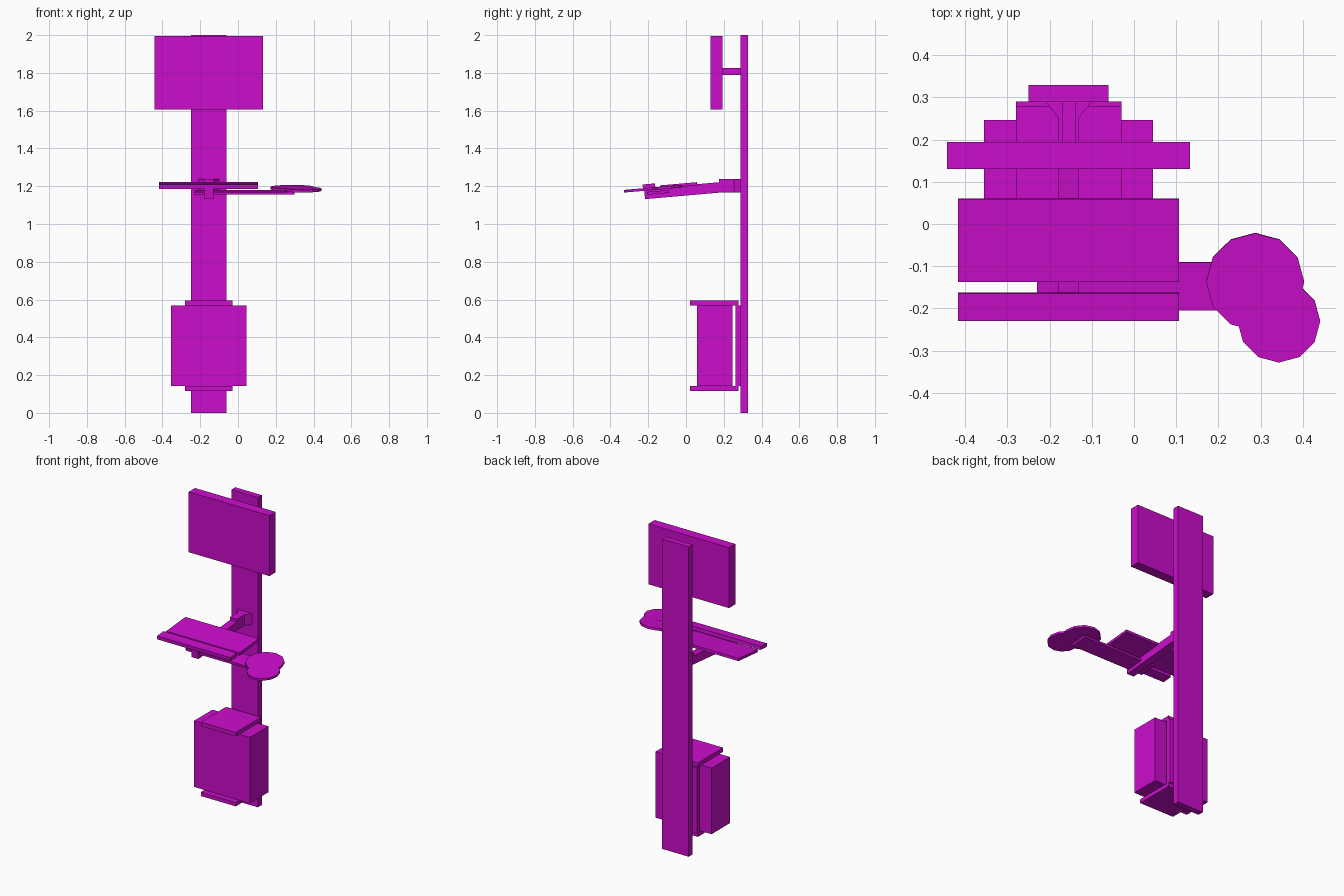
import bpy, bmesh, math
from mathutils import Matrix

cube = bpy.data.objects.get("Cube")
if cube:
    bpy.data.objects.remove(cube, do_unlink=True)

magenta = bpy.data.materials.new("magenta")
magenta.use_nodes = True
colour = (0.6, 0.004, 0.6, 1)
magenta.diffuse_color = colour
magenta.node_tree.nodes["Principled BSDF"].inputs["Base Color"].default_value = colour

TILT = math.radians(5)   # shared slope of the work surface
MID = -0.155             # centre line of the rail


def finish(name, bm, location=(0, 0, 0), tilt=0):
    bmesh.ops.recalc_face_normals(bm, faces=bm.faces)
    mesh = bpy.data.meshes.new(name)
    bm.to_mesh(mesh)
    bm.free()
    mesh.materials.append(magenta)
    ob = bpy.data.objects.new(name, mesh)
    ob.location = location
    ob.rotation_euler.x = tilt
    bpy.context.collection.objects.link(ob)
    return ob


def box(name, x, y, z, tilt=0):
    """Box from (low, high) pairs, tilted about its centre."""
    spans = (x, y, z)
    bm = bmesh.new()
    bmesh.ops.create_cube(bm, size=1)
    bmesh.ops.scale(bm, vec=[b - a for a, b in spans], verts=bm.verts)
    return finish(name, bm, [(a + b) / 2 for a, b in spans], tilt)


def disc(name, x, y, z, radius):
    bm = bmesh.new()
    bmesh.ops.create_cone(bm, cap_ends=True, segments=12, radius1=radius,
                          radius2=radius, depth=0.014)
    return finish(name, bm, (x, y, z), TILT)


def prism(name, outline, low, high):
    """Extrude a plan outline upward."""
    bm = bmesh.new()
    face = bm.faces.new([bm.verts.new((x, y, low)) for x, y in outline])
    top = bmesh.ops.extrude_face_region(bm, geom=[face])["geom"]
    bmesh.ops.translate(bm, vec=(0, 0, high - low),
                        verts=[v for v in top if isinstance(v, bmesh.types.BMVert)])
    return finish(name, bm)


# Wall rail
box("wall_rail", (-0.25, -0.06), (0.289, 0.329), (0, 2))

# Monitor and its short arm
box("monitor", (-0.443, 0.133), (0.13, 0.194), (1.605, 1.995))
box("monitor_arm", (-0.171, -0.139), (0.19, 0.29), (1.788, 1.825))

# Computer case held in a C-shaped bracket
box("computer_case", (-0.355, 0.045), (0.057, 0.246), (0.142, 0.568))
HOLDER = (-0.28, -0.03)
for name, z in (("holder_bottom", (0.117, 0.142)), ("holder_top", (0.568, 0.594))):
    box(name, HOLDER, (0.02, 0.278), z)
box("holder_back", HOLDER, (0.261, 0.278), (0.142, 0.568))
box("holder_mount", HOLDER, (0.278, 0.29), (0.142, 0.568))

# Keyboard support: flared mount and sloping arm
half = [(0.025, 0.175), (0.025, 0.253), (0.055, 0.29)]
outline = [(MID + x, y) for x, y in half] + [(MID - x, y) for x, y in reversed(half)]
prism("arm_mount", outline, 1.168, 1.239)
box("support_arm", (MID - 0.025, MID + 0.025), (-0.22, 0.182), (1.149, 1.204), TILT)

# Keyboard tray, wrist rest and cross bar
TRAY = (-0.417, 0.107)
box("keyboard_tray", TRAY, (-0.137, 0.06), (1.196, 1.213), TILT)
box("wrist_rest", TRAY, (-0.229, -0.163), (1.189, 1.212), TILT)
box("cross_bar", (-0.23, 0.3), (-0.205, -0.09), (1.16, 1.175), TILT)

# Two overlapping mouse platforms
disc("mouse_platform_rear", 0.287, -0.137, 1.19, 0.116)
disc("mouse_platform_front", 0.343, -0.23, 1.182, 0.098)
